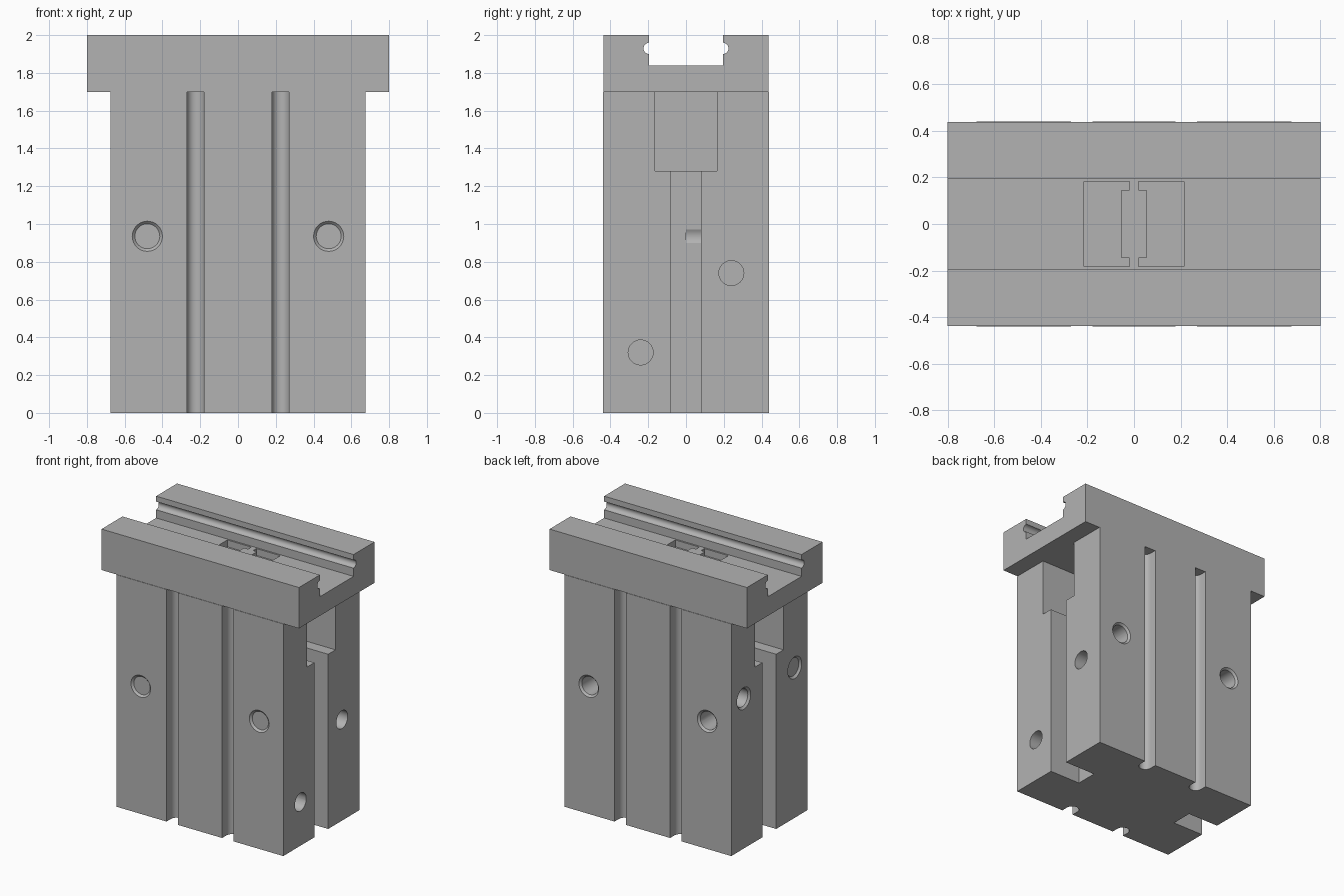
import bpy, bmesh, math
from mathutils import Matrix, Vector

cube = bpy.data.objects.get("Cube")
if cube:
    bpy.data.objects.remove(cube, do_unlink=True)

metal = bpy.data.materials.new("plain grey metal")
metal.use_nodes = True
GREY = (0.45, 0.45, 0.45, 1)
metal.diffuse_color = GREY
metal.node_tree.nodes["Principled BSDF"].inputs["Base Color"].default_value = GREY


def finish(name, bm):
    bmesh.ops.recalc_face_normals(bm, faces=bm.faces)
    mesh = bpy.data.meshes.new(name)
    bm.to_mesh(mesh)
    bm.free()
    mesh.materials.append(metal)
    obj = bpy.data.objects.new(name, mesh)
    bpy.context.collection.objects.link(obj)
    return obj


def prism(name, points, to_3d, start, end):
    """Extrude a 2D outline between two levels; to_3d maps (a, b, level)."""
    bm = bmesh.new()
    low = [bm.verts.new(to_3d(a, b, start)) for a, b in points]
    high = [bm.verts.new(to_3d(a, b, end)) for a, b in points]
    bm.faces.new(low)
    bm.faces.new(high)
    for i in range(len(points)):
        j = (i + 1) % len(points)
        bm.faces.new((low[i], low[j], high[j], high[i]))
    return finish(name, bm)


def box(name, x, y, z):
    outline = [(x[0], y[0]), (x[1], y[0]), (x[1], y[1]), (x[0], y[1])]
    return prism(name, outline, lambda a, b, c: (a, b, c), *z)


def rod(name, start, direction, length, r1, r2=None):
    """Cylinder or cone from a start point along a direction."""
    d = Vector(direction)
    bm = bmesh.new()
    bmesh.ops.create_cone(bm, cap_ends=True, segments=32, radius1=r1,
                          radius2=r1 if r2 is None else r2, depth=length)
    turn = d.to_track_quat("Z", "Y").to_matrix().to_4x4()
    bm.transform(Matrix.Translation(Vector(start) + d * length / 2) @ turn)
    return finish(name, bm)


def cut(target, cutter):
    mod = target.modifiers.new("cut", "BOOLEAN")
    mod.operation = "DIFFERENCE"
    mod.solver = "EXACT"
    mod.object = cutter
    graph = bpy.context.evaluated_depsgraph_get()
    mesh = bpy.data.meshes.new_from_object(target.evaluated_get(graph))
    target.modifiers.clear()
    target.data = mesh
    bpy.data.objects.remove(cutter, do_unlink=True)


def drill(target, point, direction, depth, rim=0.08, bore=0.066):
    """Hole with a small chamfer, starting on a face."""
    d = Vector(direction)
    lift = 0.01
    start = Vector(point) - d * lift
    cut(target, rod("cutter", start, d, depth + lift, bore))
    cut(target, rod("cutter", start, d, lift + rim - bore, rim + lift, bore))


# Main body
W, D, H = 0.675, 0.44, 1.7
body = box("body", (-W, W), (-D, D), (0, H))

# Stepped slots in both ends
for s in (-1, 1):
    outer = s * (W + 0.05)
    cut(body, box("cutter", sorted((s * 0.425, outer)), (-0.08, 0.08), (-0.1, 1.4)))
    cut(body, box("cutter", sorted((s * 0.4, outer)), (-0.165, 0.165), (1.28, H + 0.1)))

# Round-bottomed grooves, front and back
R = 0.046
arc = [(R * math.cos(math.pi * i / 12), R * math.sin(math.pi * i / 12)) for i in range(13)]
for sx in (-1, 1):
    for sy in (-1, 1):
        outline = [(R, -0.1)] + arc + [(-R, -0.1)]
        cut(body, prism("cutter", outline,
                        lambda a, b, c: (sx * 0.225 + a, sy * (D - 0.05 - b), c), -0.1, H + 0.1))

# Cross holes, through from front to back
for s in (-1, 1):
    x = s * 0.48
    drill(body, (x, -D, 0.935), (0, 1, 0), D)
    drill(body, (x, D, 0.935), (0, -1, 0), D)

# Blind holes in the two end faces
for y, z in ((-0.24, 0.32), (0.24, 0.74)):
    drill(body, (W, y, z), (-1, 0, 0), 0.2)
for y in (-0.295, 0.295):
    drill(body, (-W, y, 1.1), (1, 0, 0), 0.2)

# Shallow bore and mounting holes underneath
cut(body, rod("cutter", (0, 0, -0.05), (0, 0, 1), 0.15, 0.338))
for x, y in ((0.52, 0.27), (-0.52, 0.27), (-0.52, -0.27)):
    drill(body, (x, y, 0), (0, 0, 1), 0.2)

# Head rail: channel with a half-round groove in each wall
HD, CH, FLOOR, GZ, GR = 0.437, 0.195, 1.84, 1.93, 0.03
half = [(HD, H), (HD, 2), (CH, 2)]
half += [(CH + GR * math.sin(math.pi * i / 10), GZ + GR * math.cos(math.pi * i / 10))
         for i in range(11)]
half.append((CH, FLOOR))
profile = half + [(-y, z) for y, z in reversed(half)]
head = prism("head_rail", profile, lambda a, b, c: (c, a, b), -0.8, 0.8)

# C-shaped pockets in the channel floor
for s in (-1, 1):
    pocket = [(0.02, 0.183), (0.215, 0.183), (0.215, -0.183), (0.02, -0.183),
              (0.02, -0.145), (0.053, -0.145), (0.053, 0.145), (0.02, 0.145)]
    cut(head, prism("cutter", pocket, lambda a, b, c: (s * a, b, c),
                    FLOOR - 0.05, FLOOR + 0.03))

# Smooth round surfaces, crisp edges
for obj in (body, head):
    bpy.ops.object.select_all(action="DESELECT")
    obj.select_set(True)
    bpy.context.view_layer.objects.active = obj
    bpy.ops.object.shade_smooth_by_angle(angle=math.radians(25))
